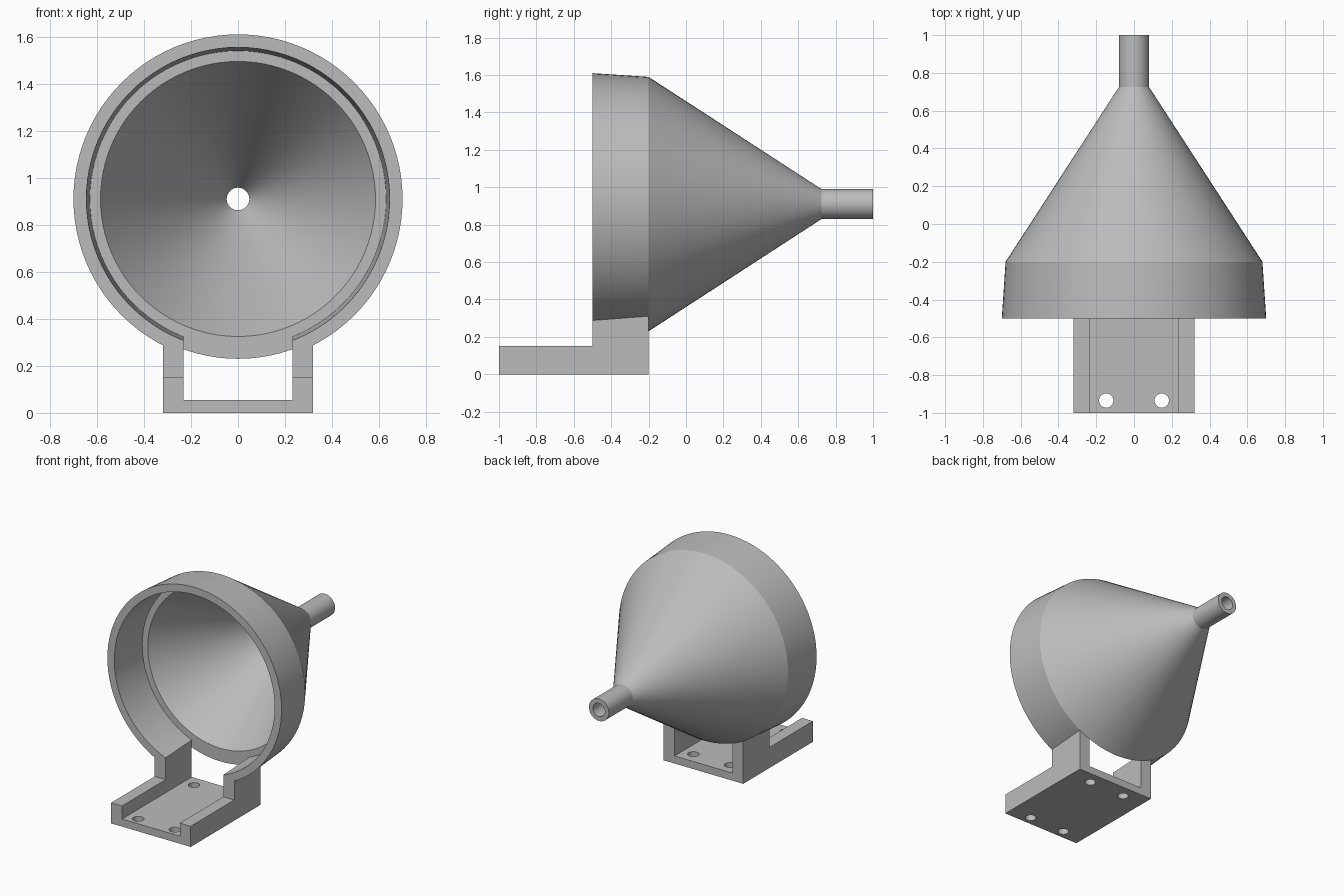
import bpy, bmesh, math
from mathutils import Matrix, Vector

if "Cube" in bpy.data.objects:
    bpy.data.objects.remove(bpy.data.objects["Cube"], do_unlink=True)

AXIS_Z = 0.91      # height of the funnel axis
SIDES = 96

grey = bpy.data.materials.new("plain_grey")
grey.use_nodes = True
grey.diffuse_color = (0.5, 0.5, 0.5, 1)
grey.node_tree.nodes["Principled BSDF"].inputs["Base Color"].default_value = (0.5, 0.5, 0.5, 1)


def make_object(name, bm):
    bmesh.ops.recalc_face_normals(bm, faces=bm.faces)
    mesh = bpy.data.meshes.new(name)
    bm.to_mesh(mesh)
    bm.free()
    mesh.materials.append(grey)
    obj = bpy.data.objects.new(name, mesh)
    bpy.context.collection.objects.link(obj)
    return obj


def lathe(name, profile):
    """Turn a closed (radius, y) profile about the funnel axis."""
    bm = bmesh.new()
    rings = []
    for i in range(SIDES):
        a = math.tau * i / SIDES
        rings.append([bm.verts.new((r * math.sin(a), y, AXIS_Z + r * math.cos(a)))
                      for r, y in profile])
    n = len(profile)
    for i in range(SIDES):
        a, b = rings[i], rings[(i + 1) % SIDES]
        for j in range(n):
            k = (j + 1) % n
            bm.faces.new((a[j], a[k], b[k], b[j]))
    return make_object(name, bm)


def extrude_x(name, profile, half_width):
    """Extrude a (y, z) outline symmetrically across x."""
    bm = bmesh.new()
    face = bm.faces.new([bm.verts.new((-half_width, y, z)) for y, z in profile])
    ext = bmesh.ops.extrude_face_region(bm, geom=[face])
    verts = [v for v in ext["geom"] if isinstance(v, bmesh.types.BMVert)]
    bmesh.ops.translate(bm, verts=verts, vec=Vector((2 * half_width, 0, 0)))
    return make_object(name, bm)


def combine(target, tool, operation):
    """Apply a boolean and remove the tool object."""
    mod = target.modifiers.new(operation.title(), "BOOLEAN")
    mod.operation, mod.object, mod.solver = operation, tool, "EXACT"
    bpy.context.view_layer.objects.active = target
    bpy.ops.object.modifier_apply(modifier=mod.name)
    bpy.data.objects.remove(tool, do_unlink=True)


# Tapered collar around the wide end
body = lathe("funnel_with_mount",
             [(0.70, -0.5), (0.68, -0.2), (0.63, -0.2), (0.645, -0.5)])

# Stepped mounting block, merged with the collar
block = extrude_x("mounting_block",
                  [(-1, 0), (-0.2, 0), (-0.2, 0.31), (-0.5, 0.31), (-0.5, 0.15), (-1, 0.15)], 0.32)
combine(body, block, "UNION")

# Channel through the block and the bottom of the collar
channel = extrude_x("channel_cutter",
                    [(-1.1, 0.055), (0, 0.055), (0, 0.5), (-1.1, 0.5)], 0.232)
combine(body, channel, "DIFFERENCE")

# Four screw holes in the floor
bm = bmesh.new()
for x in (-0.147, 0.147):
    for y in (-0.935, -0.295):
        bmesh.ops.create_cone(bm, cap_ends=True, segments=32, radius1=0.038, radius2=0.038,
                              depth=0.2, matrix=Matrix.Translation((x, y, 0.03)))
combine(body, make_object("screw_hole_cutter", bm), "DIFFERENCE")

# Hollow cone and spout
funnel = lathe("cone_and_spout",
               [(0.68, -0.2), (0.08, 0.725), (0.08, 1.0), (0.048, 1.0),
                (0.048, 0.68), (0.585, -0.2)])
combine(body, funnel, "UNION")

bpy.ops.object.select_all(action="DESELECT")
body.select_set(True)
bpy.context.view_layer.objects.active = body
bpy.ops.object.shade_smooth_by_angle(angle=math.radians(25))
